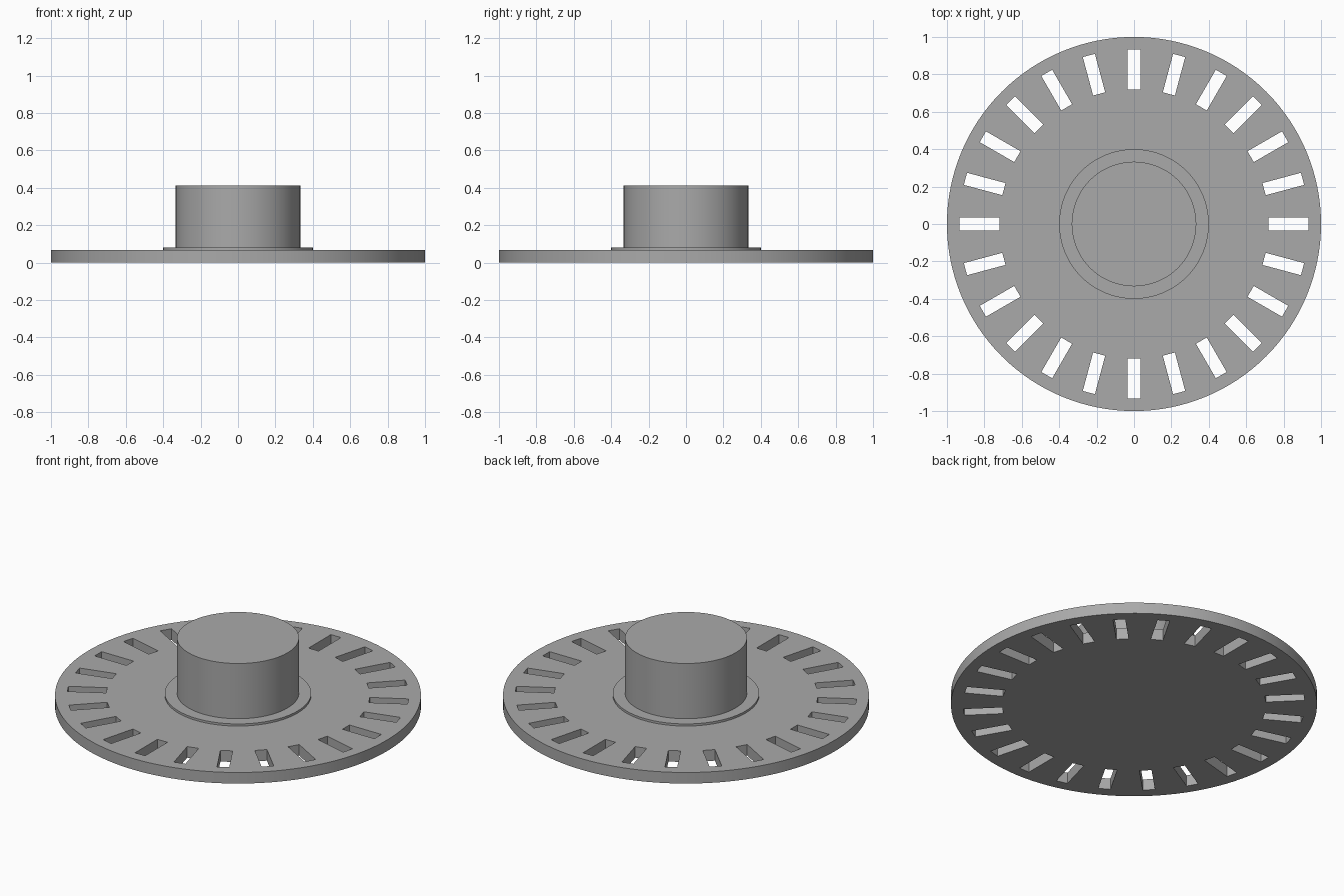
import bpy, bmesh, math
from mathutils import Matrix

if "Cube" in bpy.data.objects:
    bpy.data.objects.remove(bpy.data.objects["Cube"])

grey = bpy.data.materials.new("mid_grey")
grey.diffuse_color = (0.40, 0.40, 0.40, 1)
grey.use_nodes = True
grey.node_tree.nodes["Principled BSDF"].inputs["Base Color"].default_value = grey.diffuse_color

def make_object(name, bm):
    mesh = bpy.data.meshes.new(name)
    bm.to_mesh(mesh)
    bm.free()
    mesh.materials.append(grey)
    obj = bpy.data.objects.new(name, mesh)
    bpy.context.collection.objects.link(obj)
    return obj

def cylinder(name, radius, z0, z1, sides=128):
    bm = bmesh.new()
    bmesh.ops.create_cone(bm, cap_ends=True, segments=sides, radius1=radius, radius2=radius,
                          depth=z1 - z0, matrix=Matrix.Translation((0, 0, (z0 + z1) / 2)))
    return make_object(name, bm)

def smooth(obj):
    bpy.ops.object.select_all(action='DESELECT')
    obj.select_set(True)
    bpy.context.view_layer.objects.active = obj
    bpy.ops.object.shade_smooth_by_angle(angle=math.radians(30))

# Encoder disc, raised collar and central hub
disc = cylinder("slotted_disc", 1.0, 0, 0.067)
collar = cylinder("hub_collar", 0.4, 0.06, 0.08)
hub = cylinder("hub", 0.333, 0.07, 0.413)

# Ring of 24 radial slot cutters
bm = bmesh.new()
for i in range(24):
    m = (Matrix.Rotation(math.tau * i / 24, 4, 'Z') @ Matrix.Translation((0.8265, 0, 0.03))
         @ Matrix.Diagonal((0.213, 0.067, 0.3, 1)))
    bmesh.ops.create_cube(bm, size=1, matrix=m)
cutter = make_object("slot_cutters", bm)

# Cut the slots, then discard the cutters
cut = disc.modifiers.new("slots", 'BOOLEAN')
cut.operation = 'DIFFERENCE'
cut.solver = 'EXACT'
cut.object = cutter
bpy.context.view_layer.objects.active = disc
bpy.ops.object.modifier_apply(modifier=cut.name)
bpy.data.objects.remove(cutter)

for part in (disc, collar, hub):
    smooth(part)
